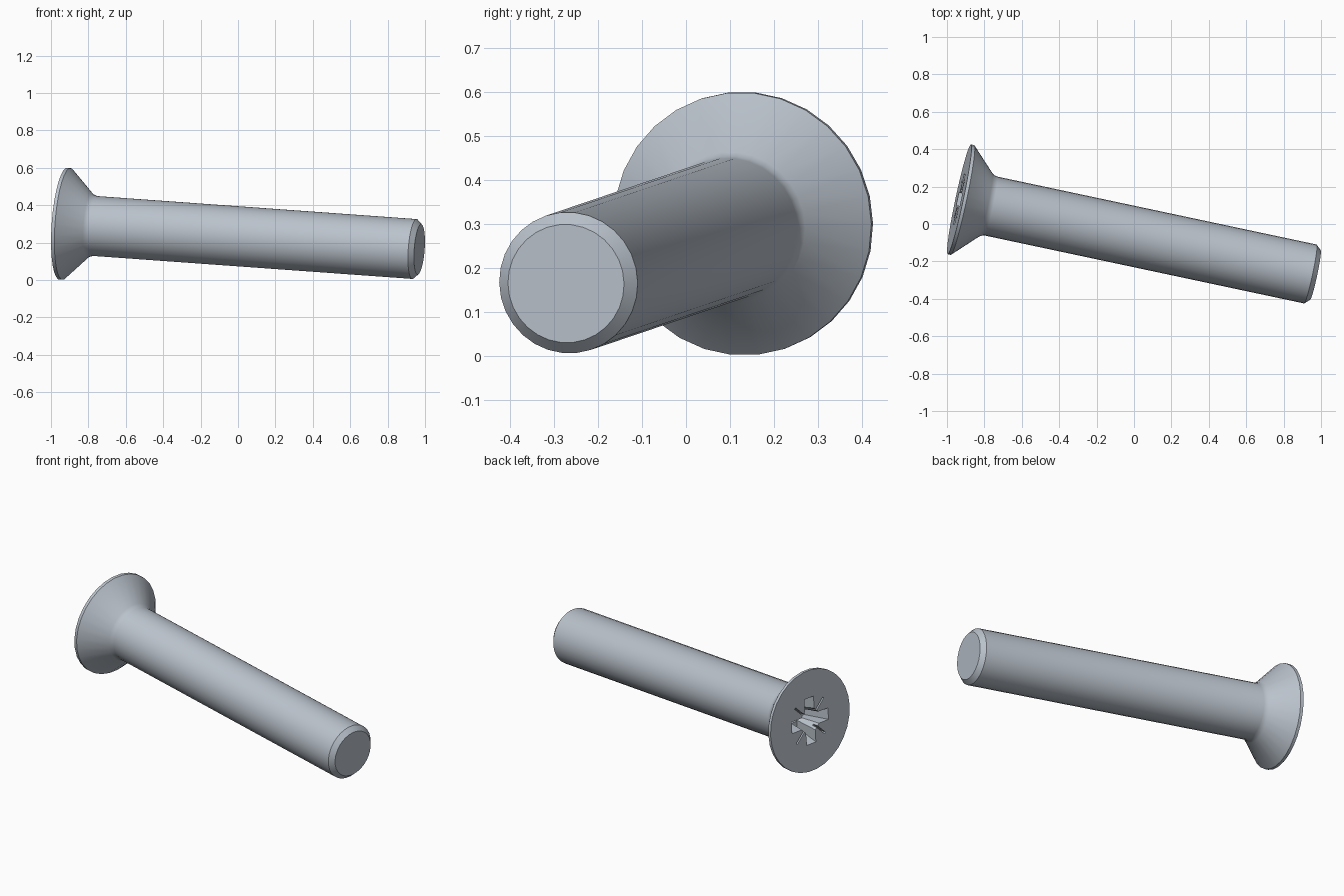
import bpy, bmesh, math
from mathutils import Matrix, Vector

cube = bpy.data.objects.get("Cube")
if cube:
    bpy.data.objects.remove(cube)

# Screw axis, from the head face to the tip
HEAD = Vector((-0.934, 0.132, 0.301))
TIP = Vector((0.97, -0.273, 0.164))
LENGTH = (TIP - HEAD).length
HEAD_R, SHAFT_R, TIP_R = 0.3, 0.161, 0.135
RIM = 0.018
NECK = RIM + HEAD_R - SHAFT_R
SIDES = 30

steel = bpy.data.materials.new("steel grey")
steel.use_nodes = True
colour = (0.49, 0.54, 0.60, 1)
steel.diffuse_color = colour
steel.node_tree.nodes["Principled BSDF"].inputs["Base Color"].default_value = colour


def make_object(name, bm):
    bmesh.ops.recalc_face_normals(bm, faces=bm.faces)
    mesh = bpy.data.meshes.new(name)
    bm.to_mesh(mesh)
    bm.free()
    mesh.materials.append(steel)
    obj = bpy.data.objects.new(name, mesh)
    bpy.context.collection.objects.link(obj)
    return obj


def loft(bm, rings):
    """Skin a stack of equal-length point rings and cap both ends."""
    rows = [[bm.verts.new(p) for p in ring] for ring in rings]
    n = len(rows[0])
    for a, b in zip(rows, rows[1:]):
        for i in range(n):
            j = (i + 1) % n
            bm.faces.new((a[i], a[j], b[j], b[i]))
    bm.faces.new(rows[0])
    bm.faces.new(rows[-1])


def circle(r, z, n=SIDES):
    return [(r * math.cos(math.tau * i / n), r * math.sin(math.tau * i / n), z)
            for i in range(n)]


def slot(x0, x1, w, z):
    return [(x0, -w, z), (x1, -w, z), (x1, w, z), (x0, w, z)]


def cutter(name, rings, angle=0):
    bm = bmesh.new()
    loft(bm, rings)
    bm.transform(Matrix.Rotation(angle, 4, "Z"))
    obj = make_object(name, bm)
    obj.hide_render = True
    return obj


# Countersunk head, small neck fillet, shaft and chamfered tip as one turned body
bm = bmesh.new()
loft(bm, [circle(r, z) for r, z in (
    (HEAD_R, 0), (HEAD_R, RIM),
    (SHAFT_R + 0.012, NECK - 0.012), (SHAFT_R + 0.004, NECK + 0.002),
    (SHAFT_R, NECK + 0.017),
    (SHAFT_R, LENGTH - 0.027), (TIP_R, LENGTH))])
screw = make_object("countersunk_screw", bm)

# Cross recess: tapered core, two crossing slots, four fine diagonal grooves
cutters = [cutter("recess_core", [circle(0.08, -0.02, 8), circle(0.05, 0.15, 8)],
                  math.pi / 8)]
for k in range(2):
    cutters.append(cutter("recess_slot", [slot(-0.145, 0.145, 0.036, -0.02),
                                          slot(-0.085, 0.085, 0.026, 0.14)],
                          k * math.pi / 2))
for k in range(4):
    cutters.append(cutter("recess_groove", [slot(0.05, 0.155, 0.006, -0.02),
                                            slot(0.05, 0.145, 0.004, 0.03)],
                          math.pi / 4 + k * math.pi / 2))

bpy.ops.object.select_all(action="DESELECT")
bpy.context.view_layer.objects.active = screw
screw.select_set(True)
for c in cutters:
    mod = screw.modifiers.new("recess", "BOOLEAN")
    mod.operation = "DIFFERENCE"
    mod.solver = "EXACT"
    mod.object = c
    bpy.ops.object.modifier_apply(modifier=mod.name)
    bpy.data.objects.remove(c)

# Lay the screw along its axis with the recess arms upright
axis = (TIP - HEAD).normalized()
side = Vector((0, 0, 1)).cross(axis).normalized()
up = axis.cross(side)
frame = Matrix((side, up, axis)).transposed().to_4x4()
screw.data.transform(Matrix.Translation(HEAD) @ frame)
bpy.ops.object.shade_smooth_by_angle(angle=math.radians(30))
